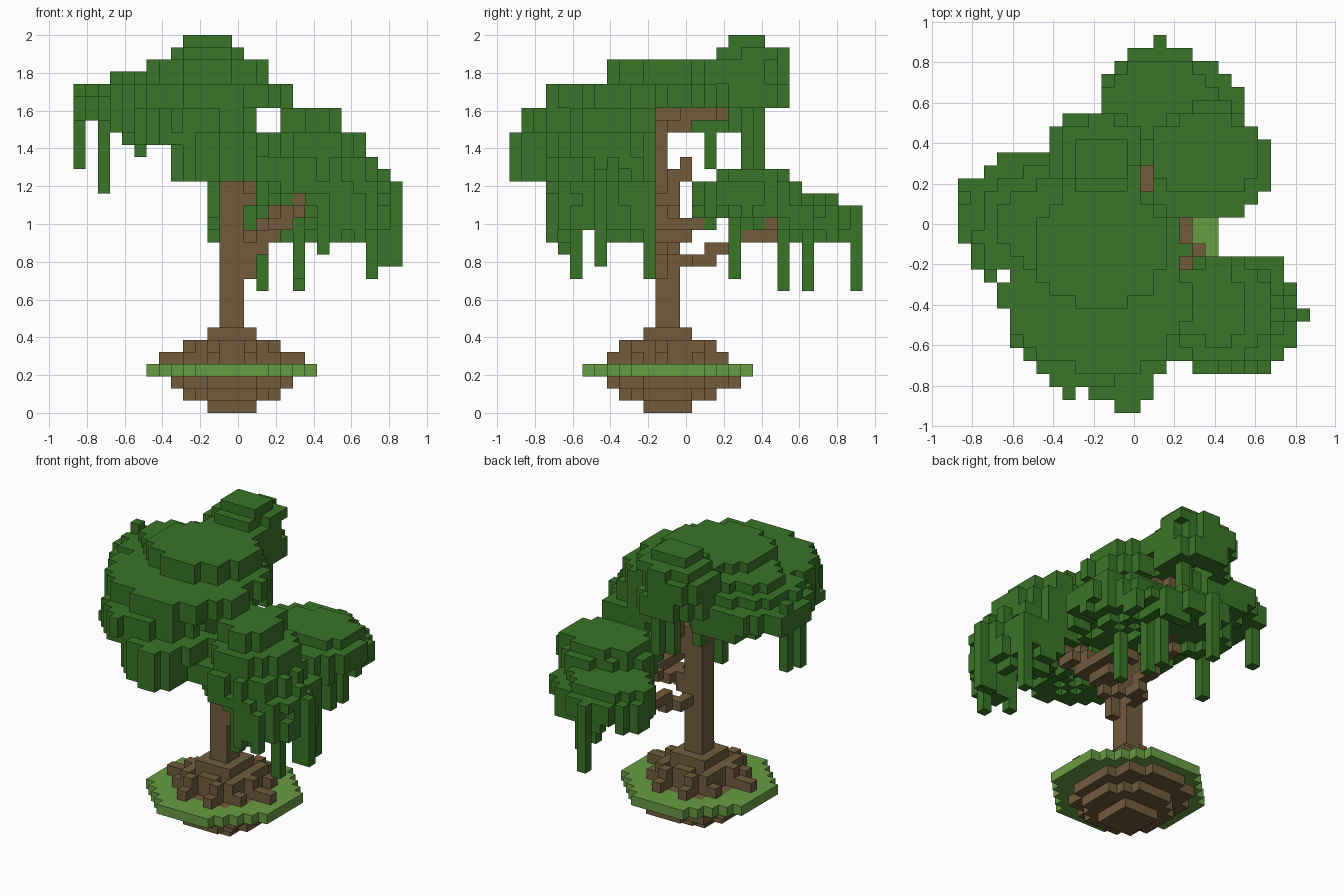
import bpy, bmesh, math, random
from mathutils import Vector

S = 2 / 31                      # block size
ORIGIN = Vector((-13.5 * S, -14.5 * S, 0))
random.seed(4)

if "Cube" in bpy.data.objects:
    bpy.data.objects.remove(bpy.data.objects["Cube"])


def material(name, rgb):
    m = bpy.data.materials.new(name)
    m.use_nodes = True
    m.diffuse_color = (*rgb, 1)
    m.node_tree.nodes["Principled BSDF"].inputs["Base Color"].default_value = (*rgb, 1)
    return m


LEAF = material("leaf green", (0.042, 0.178, 0.021))
GRASS = material("grass green", (0.14, 0.335, 0.057))
BARK = material("bark brown", (0.166, 0.107, 0.046))

taken = set()                   # every block already used
parts = []                      # (name, material, blocks)


def cell(x, y, z):
    p = (Vector((x, y, z)) - ORIGIN) / S
    return tuple(math.floor(c + 1e-4) for c in p)


def add_part(name, mat, cells):
    new = {c for c in cells if 0 <= c[0] < 27 and 0 <= c[1] < 29 and 0 <= c[2] < 31} - taken
    taken.update(new)
    parts.append((name, mat, new))


def disc(k0, k1, cx, cy, rx, ry, rough=0.0):
    """Blocks of a flat elliptical layer, from level k0 to k1."""
    out = set()
    for i in range(27):
        for j in range(29):
            x, y = ORIGIN.x + (i + .5) * S, ORIGIN.y + (j + .5) * S
            d = math.hypot((x - cx) / rx, (y - cy) / ry)
            if d < 1 + random.uniform(-rough, rough):
                out |= {(i, j, k) for k in range(k0, k1 + 1)}
    return out


def line(*points):
    """Blocks along a path."""
    out = set()
    for a, b in zip(points, points[1:]):
        a, b = Vector(a), Vector(b)
        for n in range(41):
            out.add(cell(*a.lerp(b, n / 40)))
    return out


def clump(name, layers, droop):
    """Leaf clump of stacked ragged layers, hollow below, with hanging tufts."""
    cells = set()
    for layer in layers:
        cells |= disc(*layer, rough=0.08)
    columns = {}
    for i, j, k in cells:
        columns.setdefault((i, j), []).append(k)
    for (i, j), levels in sorted(columns.items()):
        low, high = min(levels), max(levels)
        inside = all(n in columns for n in ((i - 2, j), (i + 2, j), (i, j - 2), (i, j + 2)))
        if inside:
            thick = random.randint(3, 4)
            cells -= {(i, j, k) for k in range(low, high - thick + 1)}
        elif random.random() < droop:
            cells.add((i, j, low - 1))
    add_part(name, LEAF, cells)


# Ground island
CX, CY = -.032, -.097
add_part("soil", BARK, disc(0, 0, CX, CY, .15, .15) | disc(1, 1, CX, CY, .27, .27)
         | disc(2, 2, CX, CY + .03, .33, .36) | disc(3, 3, CX, CY, .28, .28))
add_part("grass", GRASS, disc(3, 3, CX, CY, .45, .45))

# Trunk and stepped roots
add_part("trunk", BARK, {(i, j, k) for i in (12, 13) for j in (12, 13)
                         for k in range(4, 24 if j == 12 else 20)})
roots = disc(6, 6, CX, CY, .14, .14) | disc(4, 5, CX, CY, .17, .17)
for n in range(10):
    a = n * math.tau / 10
    reach = .35 if n % 5 == 0 else .31
    for step in range(12):
        r = reach * step / 11
        c = cell(CX + r * math.cos(a), CY + r * math.sin(a), 4.5 * S)
        roots.add(c)
        if r < .24:
            roots.add((c[0], c[1], 5))
add_part("roots", BARK, roots)

# Branches
add_part("back_branch", BARK, line((.0, -.06, .82), (.06, .13, .82), (.06, .2, .87),
                                   (.06, .4, .94), (.14, .5, 1.0)))
add_part("side_branch", BARK, line((.0, -.1, .8), (.1, -.08, .92), (.22, .06, 1.0),
                                   (.13, .13, 1.0), (.26, .13, 1.08), (.3, .2, 1.13))
         | line((.05, -.06, .9), (.22, -.06, 1.0), (.26, .07, 1.0)))
add_part("front_branch", BARK, line((.0, -.1, .75), (.06, -.14, .78), (.14, -.14, .92),
                                    (.28, -.2, 1.05), (.32, -.26, 1.13), (.4, -.4, 1.25))
         | line((.06, -.14, .85), (.2, -.14, 1.0), (.28, -.14, .98), (.28, -.2, 1.13)))
add_part("upper_branch", BARK, line((.05, -.1, 1.14), (.05, 0, 1.32))
         | line((-.08, -.05, 1.5), (-.06, .0, 1.53), (-.06, .06, 1.58), (-.1, .14, 1.58), (-.16, .3, 1.66))
         | line((-.08, -.12, 1.5), (-.35, -.05, 1.66)))

# Leaf clumps
clump("front_canopy", [
    (27, 28, -.16, -.1, .33, .32),
    (25, 26, -.18, -.29, .46, .46),
    (23, 24, -.25, -.38, .37, .44),
    (22, 22, -.24, -.48, .38, .3)], 0)
clump("front_tuft", [
    (21, 22, -.08, -.62, .25, .28),
    (19, 20, -.1, -.62, .25, .27),
    (19, 22, -.03, -.8, .13, .14)], 0)
clump("left_canopy", [
    (27, 27, -.4, -.02, .27, .25),
    (26, 26, -.46, .0, .32, .28),
    (24, 25, -.5, .04, .37, .34),
    (23, 23, -.43, .08, .29, .29)], 0)
clump("top_canopy", [
    (30, 30, -.16, .32, .14, .11),
    (29, 29, -.17, .35, .2, .2),
    (27, 28, -.2, .33, .24, .23),
    (25, 26, -.2, .31, .24, .25),
    (25, 26, .0, .0, .16, .16)], 0)
clump("right_canopy", [
    (23, 24, .39, -.38, .18, .2),
    (21, 22, .41, -.42, .26, .26),
    (19, 20, .43, -.44, .3, .29),
    (18, 18, .48, -.45, .32, .3),
    (17, 17, .55, -.45, .26, .29),
    (15, 16, .6, -.45, .23, .28)], .3)
clump("back_canopy", [
    (19, 19, .36, .34, .26, .2),
    (17, 18, .37, .32, .31, .29),
    (16, 16, .31, .45, .27, .34),
    (17, 17, .13, .61, .27, .2),
    (15, 16, .13, .67, .3, .23)], .4)

# Hanging vines: x, y, bottom, top
VINES = [(-.84, .12, 1.3, 1.68), (-.84, .0, 1.56, 1.66), (-.71, -.22, 1.18, 1.6),
         (-.52, -.45, 1.37, 1.6), (-.13, -.19, 1.05, 1.6), (.13, .9, .66, 1.08),
         (.32, .64, .66, 1.05), (.32, .51, .66, 1.05), (.32, .26, .72, 1.1),
         (.71, -.58, .73, 1.1), (.71, -.22, .73, 1.2), (.84, -.45, .79, 1.2),
         (.78, -.45, .79, 1.28), (.45, -.65, .85, 1.1), (-.13, .32, 1.3, 1.7),
         (-.06, .39, 1.3, 1.7), (-.2, .13, 1.31, 1.6)]
vines = set()
for x, y, low, high in VINES:
    vines |= line((x, y, low), (x, y, high))
add_part("hanging_vines", LEAF, vines)

# Turn blocks into meshes, keeping only exposed faces
SIDES = [(axis, way) for axis in range(3) for way in (0, 1)]
for name, mat, cells in parts:
    bm = bmesh.new()
    verts = {}

    def vert(p):
        if p not in verts:
            verts[p] = bm.verts.new(ORIGIN + Vector(p) * S)
        return verts[p]

    for c in sorted(cells):
        for axis, way in SIDES:
            near = list(c)
            near[axis] += 2 * way - 1
            if tuple(near) in taken:
                continue
            u, v = (axis + 1) % 3, (axis + 2) % 3
            corners = []
            for du, dv in ((0, 0), (1, 0), (1, 1), (0, 1)):
                p = list(c)
                p[axis] += way
                p[u] += du
                p[v] += dv
                corners.append(vert(tuple(p)))
            bm.faces.new(corners if way else corners[::-1])
    mesh = bpy.data.meshes.new(name)
    bm.to_mesh(mesh)
    bm.free()
    mesh.materials.append(mat)
    bpy.context.collection.objects.link(bpy.data.objects.new(name, mesh))
